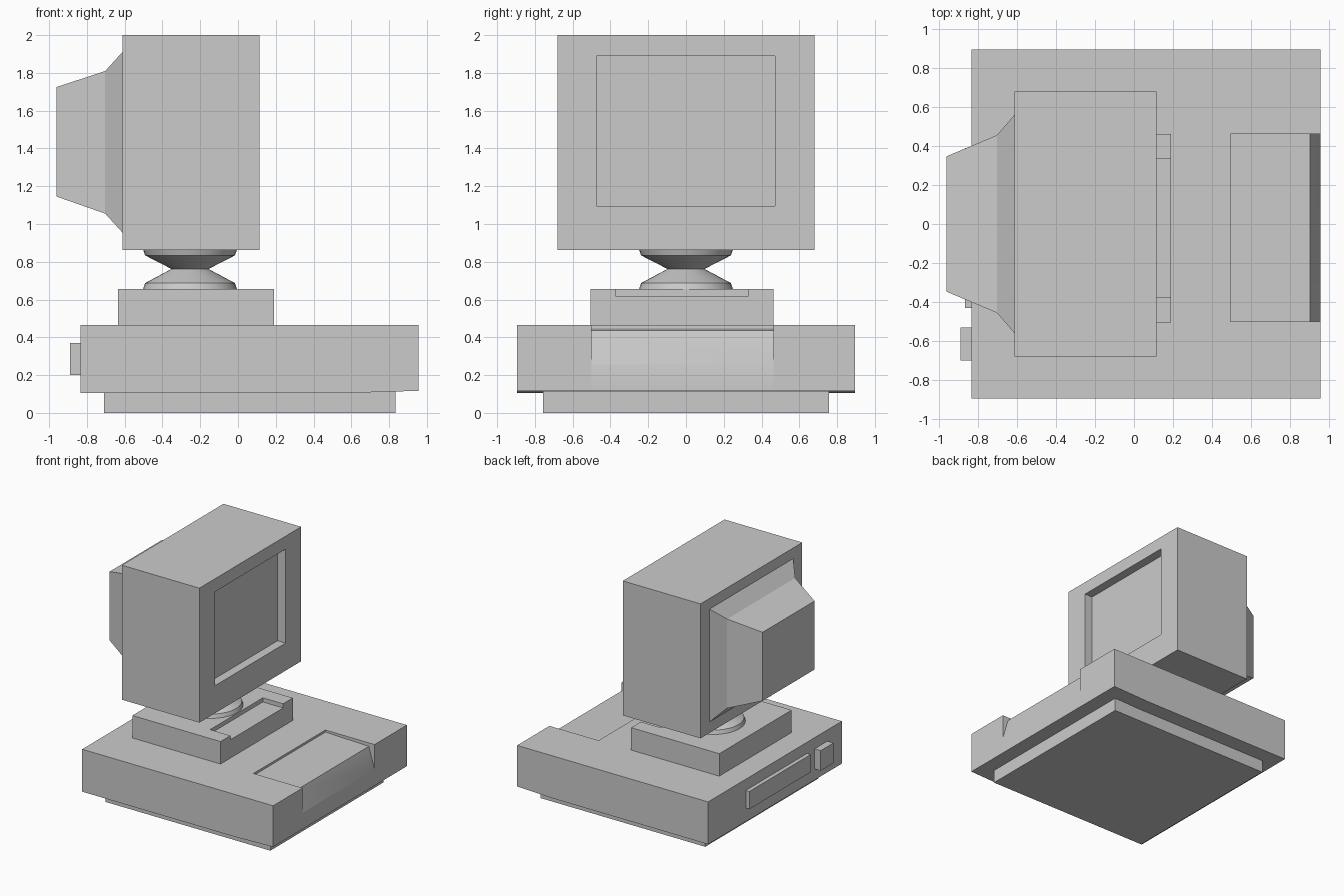
import bpy, bmesh, math
from mathutils import Vector

cube = bpy.data.objects.get("Cube")
if cube:
    bpy.data.objects.remove(cube, do_unlink=True)

grey = bpy.data.materials.new("light_grey")
grey.use_nodes = True
GREY = (0.6, 0.6, 0.6, 1)
grey.diffuse_color = GREY
grey.node_tree.nodes["Principled BSDF"].inputs["Base Color"].default_value = GREY


def add_object(name, bm):
    bmesh.ops.recalc_face_normals(bm, faces=bm.faces)
    mesh = bpy.data.meshes.new(name)
    bm.to_mesh(mesh)
    bm.free()
    mesh.materials.append(grey)
    obj = bpy.data.objects.new(name, mesh)
    bpy.context.collection.objects.link(obj)
    return obj


def loft(name, rings, smooth=False):
    """Join equal-length rings of points into a closed solid."""
    bm = bmesh.new()
    loops = [[bm.verts.new(p) for p in ring] for ring in rings]
    n = len(loops[0])
    for a, b in zip(loops, loops[1:]):
        for i in range(n):
            j = (i + 1) % n
            bm.faces.new((a[i], a[j], b[j], b[i])).smooth = smooth
    bm.faces.new(loops[0])
    bm.faces.new(loops[-1])
    return add_object(name, bm)


def prism(name, profile, y0, y1):
    """Extrude a side profile of (x, z) points along y."""
    return loft(name, [[(x, y, z) for x, z in profile] for y in (y0, y1)])


def box(name, x0, x1, y0, y1, z0, z1):
    return prism(name, [(x0, z0), (x1, z0), (x1, z1), (x0, z1)], y0, y1)


def cut(obj, cutter):
    """Subtract the cutter and bake the result into the mesh."""
    mod = obj.modifiers.new("cut", "BOOLEAN")
    mod.operation = "DIFFERENCE"
    mod.solver = "EXACT"
    mod.object = cutter
    bpy.context.view_layer.update()
    graph = bpy.context.evaluated_depsgraph_get()
    baked = bpy.data.meshes.new_from_object(obj.evaluated_get(graph))
    obj.modifiers.clear()
    obj.data = baked
    bpy.data.objects.remove(cutter, do_unlink=True)


# Foot plinth and main case, whose underside rises slightly to the drive end
box("foot_plinth", -0.71, 0.833, -0.757, 0.757, 0, 0.112)
case = prism("computer_case", [(-0.833, 0.106), (0.6, 0.106), (0.955, 0.117),
                               (0.955, 0.465), (-0.833, 0.465)], -0.894, 0.894)

# Shallow bay in the case top with a sloping front
BAY = (-0.5, 0.462)
cut(case, prism("bay_cutter", [(0.492, 0.6), (0.495, 0.447), (0.902, 0.436),
                               (0.955, 0.255), (1.1, 0.255), (1.1, 0.6)], *BAY))

# Blend the bay slope softly into the strip of the end face below it
bm = bmesh.new()
bm.from_mesh(case.data)
for y in BAY:
    end_faces = [f for f in bm.faces if f.normal.x > 0.99]
    geom = end_faces + list({e for f in end_faces for e in f.edges})
    geom += list({v for f in end_faces for v in f.verts})
    bmesh.ops.bisect_plane(bm, geom=geom, plane_co=(0, y, 0), plane_no=(0, 1, 0))
for f in bm.faces:
    c = f.calc_center_median()
    f.smooth = f.normal.x > 0.9 and abs(c.y) < 0.3
bm.to_mesh(case.data)
bm.free()

# Connectors on the far end of the case
box("wide_connector", -0.867, -0.83, -0.43, 0.39, 0.22, 0.37)
box("power_connector", -0.89, -0.83, -0.7, -0.53, 0.2, 0.37)

# Stand block with a recess along its screen-side edge
stand = box("stand_block", -0.635, 0.19, -0.505, 0.462, 0.46, 0.655)
cut(stand, box("recess_cutter", 0.0, 0.3, -0.373, 0.332, 0.62, 0.8))

# Hourglass swivel neck
SIDES = 32
neck_rings = []
for r, z in [(0.25, 0.65), (0.238, 0.687), (0.098, 0.762), (0.238, 0.834), (0.25, 0.868)]:
    neck_rings.append([(-0.254 + r * math.cos(2 * math.pi * i / SIDES),
                        r * math.sin(2 * math.pi * i / SIDES), z) for i in range(SIDES)])
neck = loft("swivel_neck", neck_rings, smooth=True)
bm = bmesh.new()
bm.from_mesh(neck.data)
for e in bm.edges:
    e.smooth = len(e.link_faces) == 2 and e.calc_face_angle() < math.radians(30)
bm.to_mesh(neck.data)
bm.free()

# Monitor shell with a recessed screen
shell = box("monitor_shell", -0.612, 0.115, -0.68, 0.68, 0.862, 2.0)
cut(shell, box("screen_cutter", 0.04, 0.3, -0.475, 0.472, 1.095, 1.89))

# Tapered tube housing behind the shell
housing = []
for x, w, z0, z1 in [(-0.6, 0.56, 0.955, 1.91), (-0.612, 0.56, 0.955, 1.91),
                     (-0.703, 0.455, 1.055, 1.81), (-0.96, 0.347, 1.145, 1.725)]:
    housing.append([(x, -w, z0), (x, w, z0), (x, w, z1), (x, -w, z1)])
loft("tube_housing", housing)
